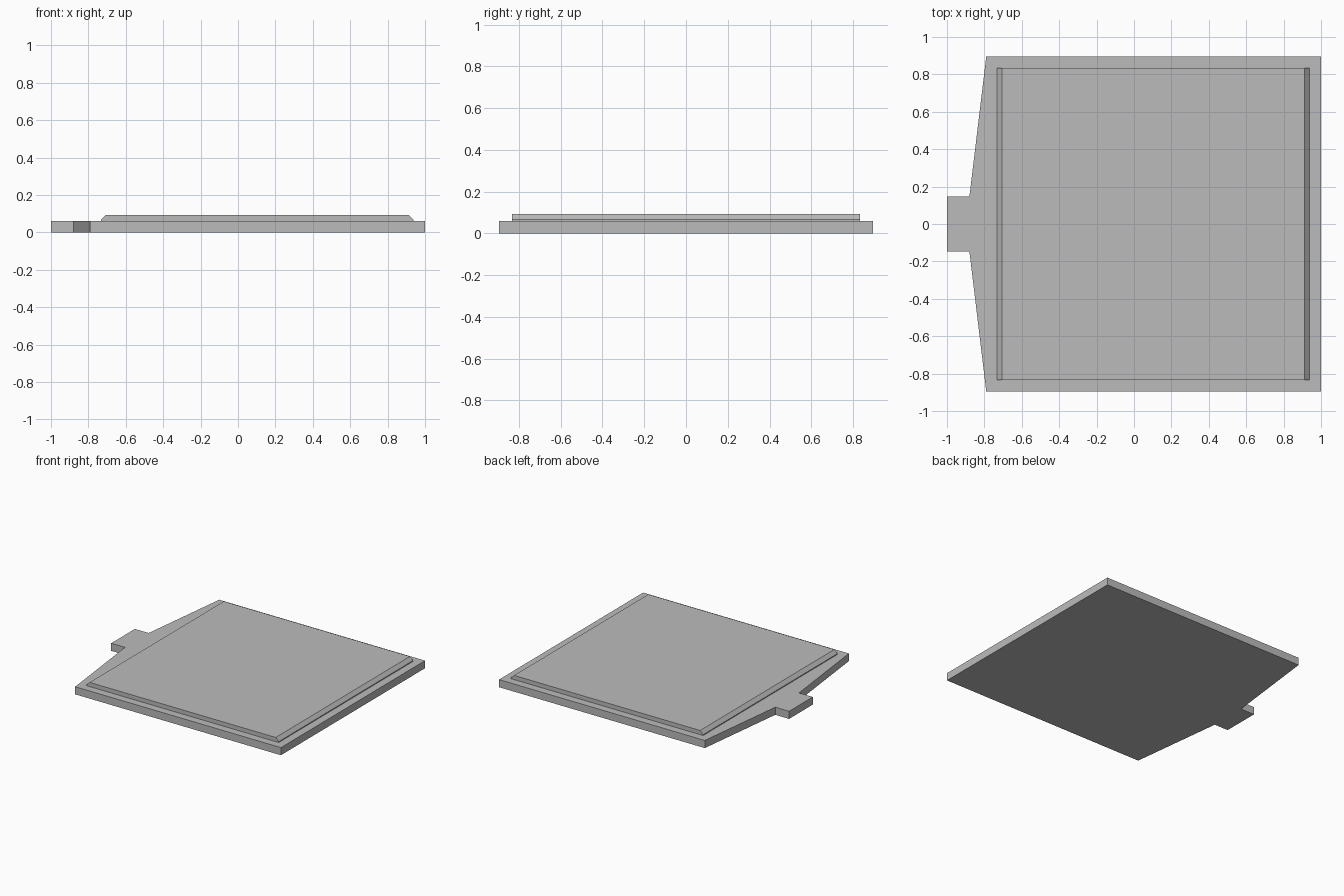
import bpy
import bmesh

cube = bpy.data.objects.get("Cube")
if cube:
    bpy.data.objects.remove(cube, do_unlink=True)

grey = bpy.data.materials.new("plain_grey")
grey.use_nodes = True
colour = (0.5, 0.5, 0.5, 1)
grey.diffuse_color = colour
grey.node_tree.nodes["Principled BSDF"].inputs["Base Color"].default_value = colour


def extruded_plate(name, outline, bottom, top):
    """Extrude a flat outline upward; return the object."""
    bm = bmesh.new()
    face = bm.faces.new([bm.verts.new((x, y, bottom)) for x, y in outline])
    raised = bmesh.ops.extrude_face_region(bm, geom=[face], use_keep_orig=True)
    for v in raised["geom"]:
        if isinstance(v, bmesh.types.BMVert):
            v.co.z = top
    bmesh.ops.recalc_face_normals(bm, faces=bm.faces)
    mesh = bpy.data.meshes.new(name)
    bm.to_mesh(mesh)
    bm.free()
    mesh.materials.append(grey)
    obj = bpy.data.objects.new(name, mesh)
    bpy.context.collection.objects.link(obj)
    return obj


# Base plate with tapered side and tab, mirrored across y
half = [(1, 0.895), (-0.79, 0.895), (-0.88, 0.147), (-1, 0.147)]
extruded_plate("base_plate", half + [(x, -y) for x, y in reversed(half)], 0, 0.06)

# Raised panel: end profile with sloped left and right edges, extruded along y
profile = [(-0.733, 0.06), (0.938, 0.06), (0.938, 0.067),
           (0.912, 0.093), (-0.707, 0.093), (-0.733, 0.067)]
panel = extruded_plate("raised_panel", profile, -0.834, 0.834)
for v in panel.data.vertices:
    x, height, depth = v.co
    v.co = (x, -depth, height)
